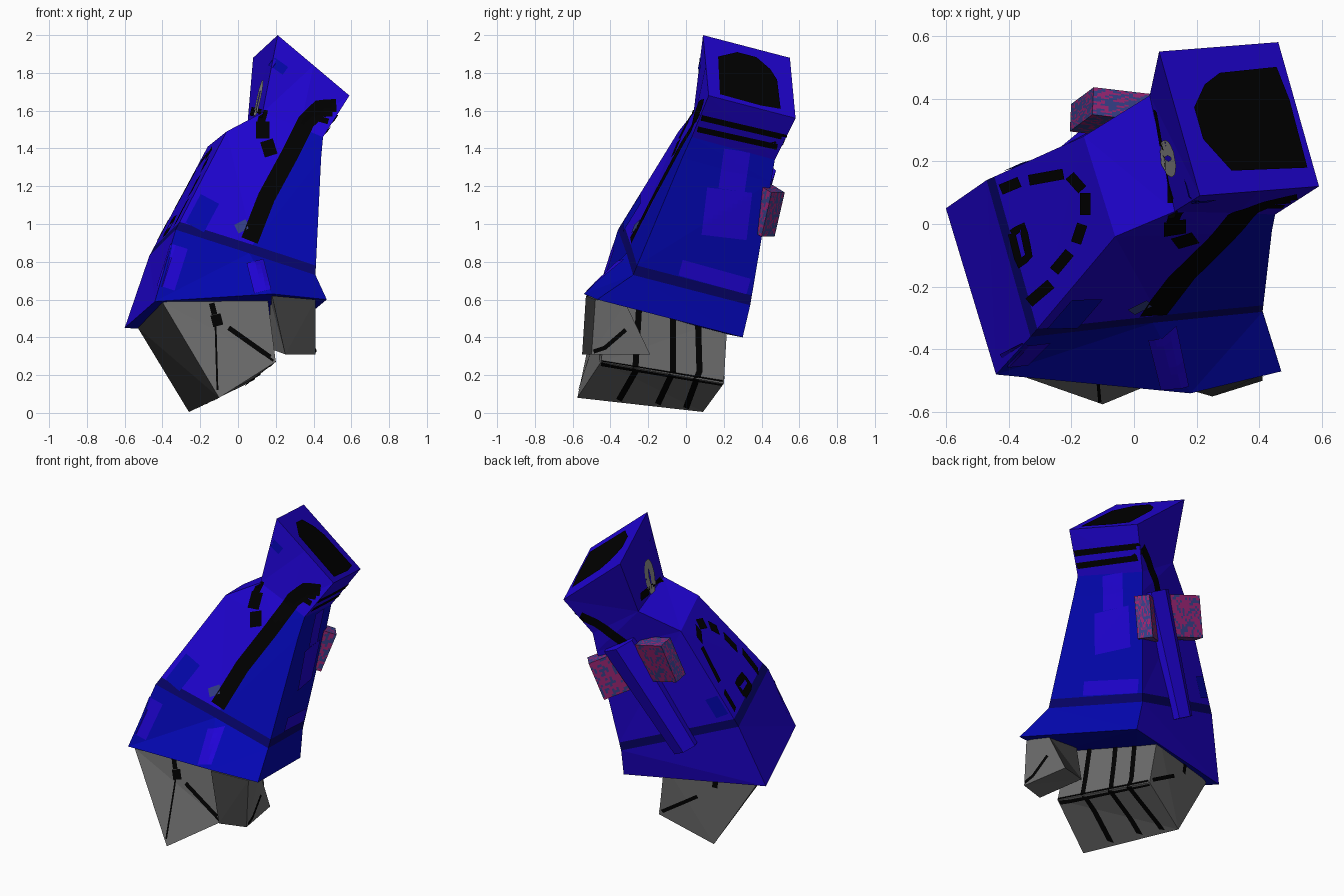
import bpy, bmesh, math, random
from mathutils import Vector, Matrix
from mathutils.bvhtree import BVHTree

random.seed(4)
cube = bpy.data.objects.get("Cube")
if cube:
    bpy.data.objects.remove(cube, do_unlink=True)


def material(name, rgb):
    m = bpy.data.materials.new(name)
    m.use_nodes = True
    m.diffuse_color = (*rgb, 1)
    bsdf = m.node_tree.nodes["Principled BSDF"]
    bsdf.inputs["Base Color"].default_value = (*rgb, 1)
    bsdf.inputs["Roughness"].default_value = 0.9
    return m


BRIGHT = material("violet blue", (0.014, 0.001, 0.66))
DEEP = material("deep blue", (0.001, 0.002, 0.44))
NAVY = material("navy band", (0.002, 0.001, 0.14))
BLACK = material("black", (0.0, 0.0, 0.0))
GREY = material("glove grey", (0.15, 0.15, 0.15))
DARK = material("dark grey", (0.045, 0.045, 0.045))
PALE = material("light grey", (0.30, 0.30, 0.30))
SLATE = material("slate blue", (0.035, 0.05, 0.24))
MAGENTA = material("magenta", (0.32, 0.018, 0.17))


def finish(bm, name, mats, closed=True):
    if closed:
        bmesh.ops.recalc_face_normals(bm, faces=bm.faces)
        bmesh.ops.triangulate(bm, faces=bm.faces)
    tree = BVHTree.FromBMesh(bm)
    me = bpy.data.meshes.new(name)
    bm.to_mesh(me)
    bm.free()
    for m in mats:
        me.materials.append(m)
    ob = bpy.data.objects.new(name, me)
    bpy.context.collection.objects.link(ob)
    return tree


def loft(name, sections, mats, side_mats, cap_mats=(0, 0)):
    """Join matching rings of corners; side_mats holds one row of indices per gap."""
    bm = bmesh.new()
    rings = [[bm.verts.new(p) for p in s] for s in sections]
    n = len(rings[0])
    for i, (lo, hi) in enumerate(zip(rings, rings[1:])):
        for k in range(n):
            f = bm.faces.new((lo[k], lo[(k + 1) % n], hi[(k + 1) % n], hi[k]))
            f.material_index = side_mats[i][k]
    for ring, idx in zip((rings[0], rings[-1]), cap_mats):
        bm.faces.new(ring).material_index = idx
    return finish(bm, name, mats)


def mix(a, b, t):
    return [Vector(p).lerp(Vector(q), t) for p, q in zip(a, b)]


# Sleeve: rings ordered front-right, front-middle, front-left, back-left, back-right
hem = [(-.44, -.48, .59), (.18, -.54, .63), (.47, -.47, .60), (.23, .30, .40), (-.60, .05, .45)]
cuff = [(-.33, -.36, .97), (.06, -.315, .845), (.41, -.28, .73), (.22, .34, .57), (-.47, .14, .83)]
bulge = [(-.06, -.04, 1.49), (.29, -.03, 1.40), (.44, -.02, 1.35), (.315, .45, 1.22), (-.16, .28, 1.41)]
waist = [(.13, .04, 1.59), (.33, .035, 1.51), (.45, .03, 1.46), (.33, .47, 1.34), (.05, .41, 1.53)]
end = [(.21, .09, 2.0), (.40, .105, 1.84), (.59, .12, 1.68), (.46, .58, 1.56), (.08, .55, 1.88)]
arm = [0, 1, 1, 0, 0]
sleeve = loft("sleeve", [hem, cuff, mix(cuff, bulge, .08), bulge, waist, end],
              [BRIGHT, DEEP, NAVY],
              [[1, 1, 1, 0, 0], [2] * 5, arm, arm, [0] * 5], (1, 0))

# Fist and thumb
palm_low = [(-.10, -.575, .08), (.20, -.45, .27), (.05, .20, .155), (-.26, .09, .005)]
palm_top = [(-.40, -.47, .585), (.15, -.40, .66), (.0, .22, .50), (-.53, .02, .45)]
fist = loft("fist", [palm_low, palm_top], [GREY, DARK], [[0, 0, 0, 1]])
thumb = loft("thumb",
             [[(.25, -.55, .31), (.41, -.50, .31), (.36, -.19, .31), (.17, -.27, .34)],
              [(.18, -.53, .62), (.41, -.48, .60), (.38, -.32, .58), (.17, -.32, .60)]],
             [GREY, DARK], [[1, 0, 1, 0]])

# Back fitting: a flattened rod along the sleeve between two speckled wings
U = Vector((.91, .26, -.34)).normalized()
V = Vector((.38, .24, .89))
V = (V - U * V.dot(U)).normalized()
N = V.cross(U).normalized()
frame = Matrix((U, N, V)).transposed().to_4x4()

for name, side, centre in (("left_wing", 1, (.245, .38, 1.09)),
                           ("right_wing", -1, (-.06, .335, 1.235))):
    bm = bmesh.new()
    bmesh.ops.create_cube(bm, size=1)
    bmesh.ops.subdivide_edges(bm, edges=bm.edges, cuts=15, use_grid_fill=True)
    bm.normal_update()
    for f in bm.faces:
        f.material_index = int(random.random() < (.65 if f.normal.y > .5 else .4))
    tilt = Matrix.Rotation(side * math.radians(22), 4, 'Z')
    bmesh.ops.transform(bm, verts=bm.verts,
                        matrix=Matrix.Translation(Vector(centre) + N * .02)
                        @ frame @ tilt @ Matrix.Diagonal((.21, .09, .25, 1)))
    finish(bm, name, [SLATE, MAGENTA])

p, q = Vector((-.165, .232, .65)), Vector((.185, .40, 1.29))
along = (q - p).normalized()
across = N.cross(along).normalized()
turn = Matrix((across, along.cross(across), along)).transposed().to_4x4()
bm = bmesh.new()
bmesh.ops.create_cone(bm, cap_ends=True, segments=6, radius1=.085, radius2=.115,
                      depth=(q - p).length)
bmesh.ops.transform(bm, verts=bm.verts, matrix=Matrix.Translation((p + q) / 2)
                    @ turn @ Matrix.Diagonal((1, .7, 1, 1)))
finish(bm, "back_rod", [BRIGHT])

# Dark opening on the square end
a, d, b = (Vector(end[i]) for i in (0, 2, 4))
out = (d - a).cross(b - a).normalized()
bm = bmesh.new()
shape = [(.31, .15), (.94, .13), (.95, .60), (.92, .83), (.44, .82), (.29, .75), (.15, .60), (.15, .38)]
bm.faces.new([bm.verts.new(a + (d - a) * s + (b - a) * t + out * .005) for s, t in shape])
finish(bm, "end_opening", [BLACK], closed=False)

# Painted strips: flat paths dropped onto a part from one side
SIDES = {"front": (lambda h, v: (h, -3, v), (0, 1, 0)),
         "back": (lambda h, v: (h, 3, v), (0, -1, 0)),
         "left": (lambda h, v: (3, h, v), (-1, 0, 0)),
         "right": (lambda h, v: (-3, h, v), (1, 0, 0)),
         "top": (lambda h, v: (h, v, 4), (0, 0, -1))}


def strip(name, tree, side, path, width, mat, step=.025):
    place, ray = SIDES[side]
    ray = Vector(ray)
    pts = []
    for s, e in zip(path, path[1:]):
        s, e = Vector(s), Vector(e)
        n = max(1, math.ceil((e - s).length / step))
        pts += [s.lerp(e, i / n) for i in range(n)]
    pts.append(Vector(path[-1]))
    cols = max(1, math.ceil(width / step))
    bm = bmesh.new()
    rows = []
    for i, pt in enumerate(pts):
        t = (pts[min(i + 1, len(pts) - 1)] - pts[max(i - 1, 0)]).normalized()
        row = []
        for k in range(cols + 1):
            o = pt + Vector((-t.y, t.x)) * width * (k / cols - .5)
            hit, normal, _, _ = tree.ray_cast(Vector(place(o.x, o.y)), ray)
            row.append(bm.verts.new(hit + normal * .006) if hit else None)
        rows.append(row)
    for r, s in zip(rows, rows[1:]):
        for k in range(cols):
            quad = (r[k], r[k + 1], s[k + 1], s[k])
            if None in quad or max((m.co - quad[0].co).length for m in quad) > .15:
                continue
            f = bm.faces.new(quad)
            f.normal_update()
            if f.normal.dot(ray) > 0:
                f.normal_flip()
    finish(bm, name, [mat], closed=False)


strip("front_stripe", sleeve, "front", [(.52, 1.615), (.43, 1.61), (.36, 1.54), (.27, 1.36),
                                        (.15, 1.14), (.06, .91)], .092, BLACK)
strip("front_stripe_return", sleeve, "front", [(.41, 1.56), (.50, 1.535)], .03, BLACK)
strip("front_stud", sleeve, "front", [(-.01, .97), (.05, 1.0)], .05, SLATE)
strip("front_panel_shade", sleeve, "front", [(-.23, .98), (-.15, 1.13)], .11, DEEP)
strip("front_end_shade", sleeve, "front", [(.18, 1.86), (.25, 1.81)], .05, DEEP)
strip("hem_patch_right", sleeve, "front", [(-.31, .88), (-.38, .66)], .09, BRIGHT)
strip("hem_patch_middle", sleeve, "front", [(.09, .80), (.13, .64)], .09, BRIGHT)
for i, path in enumerate([[(.07, 1.585), (.15, 1.565)], [(.13, 1.54), (.13, 1.45)],
                          [(.15, 1.44), (.175, 1.36)]]):
    strip(f"front_blot_{i + 1}", sleeve, "front", path, .07, BLACK)
for i, (z0, z1) in enumerate([(1.57, 1.46), (1.505, 1.40)]):
    strip(f"wrist_stripe_{i + 1}", sleeve, "left", [(.06, z0), (.53, z1)], .03, BLACK)
strip("side_patch_upper", sleeve, "left", [(.27, 1.39), (.24, 1.18)], .14, BRIGHT)
strip("side_patch_lower", sleeve, "left", [(.23, 1.18), (.20, .93)], .24, BRIGHT)
strip("side_hem_patch", sleeve, "left", [(-.03, .77), (.33, .67)], .085, BRIGHT)
strip("back_stripe", sleeve, "back", [(.38, 1.46), (.30, 1.42), (.20, 1.34), (.15, 1.29)], .06, BLACK)
strip("back_shade", sleeve, "back", [(-.32, 1.0), (-.38, .89)], .08, DEEP)

# Dashed outline and small frame on the upper panel
dashes = [[(-.42, .11), (-.36, .135)], [(-.33, .14), (-.22, .16)], [(-.20, .155), (-.16, .11)],
          [(-.15, .10), (-.15, .03)], [(-.16, 0), (-.18, -.06)], [(-.20, -.09), (-.25, -.15)],
          [(-.26, -.19), (-.33, -.25)]]
for i, path in enumerate(dashes):
    strip(f"panel_dash_{i + 1}", sleeve, "top", path, .034, BLACK)
strip("panel_frame", sleeve, "top", [(-.385, -.03), (-.35, -.005), (-.33, -.10), (-.36, -.13),
                                     (-.385, -.03)], .024, BLACK)
oval = [(.21 + .035 * math.cos(t * math.pi / 5), 1.66 + .08 * math.sin(t * math.pi / 5))
        for t in range(11)]
strip("grey_ring", sleeve, "right", oval, .05, PALE)

# Creases on the fist and thumb
for i, (y0, y1, y2) in enumerate([(-.25, -.27, -.38), (-.07, -.07, -.16), (.06, .07, .0)]):
    strip(f"finger_line_{i + 1}", fist, "left", [(y0, .56), (y1, .22), (y2, .03)], .032, BLACK)
strip("knuckle_line", fist, "left", [(-.45, .265), (.19, .16)], .024, BLACK)
strip("palm_mark", fist, "front", [(-.14, .58), (-.125, .52)], .03, BLACK)
strip("palm_blot", fist, "front", [(-.12, .52), (-.105, .46)], .055, BLACK)
strip("palm_crease", fist, "front", [(-.12, .46), (-.11, .12)], .01, BLACK)
strip("palm_line", fist, "front", [(-.05, .45), (.19, .28)], .026, BLACK)
strip("heel_mark", fist, "back", [(-.29, .45), (-.28, .38)], .03, BLACK)
strip("heel_line", fist, "back", [(.03, .18), (-.18, .31)], .022, BLACK)
strip("thumb_line", thumb, "left", [(-.49, .325), (-.43, .345), (-.32, .44)], .022, BLACK)
